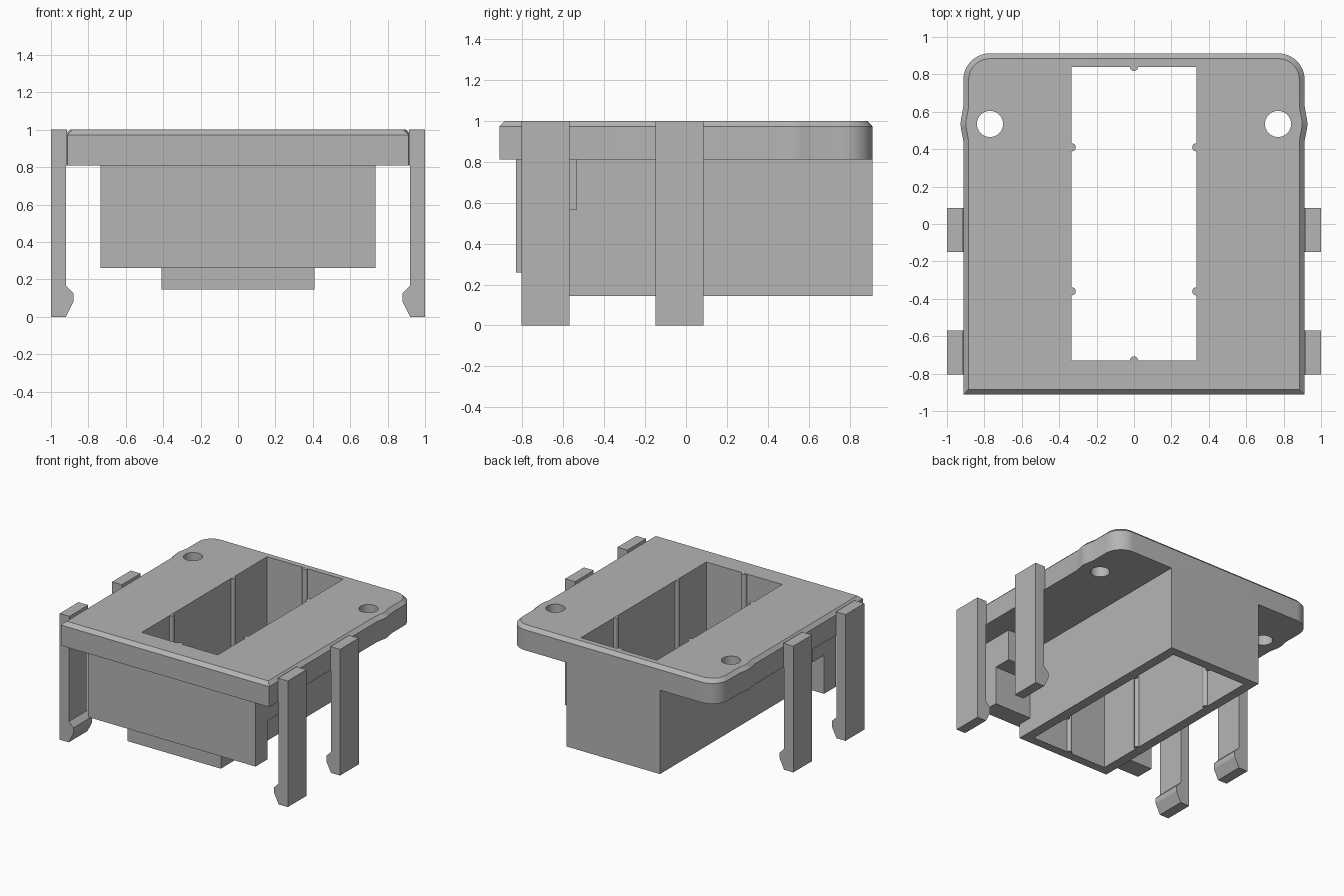
import bpy, bmesh, math
from mathutils import Vector

cube = bpy.data.objects.get("Cube")
if cube:
    bpy.data.objects.remove(cube, do_unlink=True)

grey = bpy.data.materials.new("matte grey")
grey.use_nodes = True
colour = (0.46, 0.46, 0.46, 1)
grey.diffuse_color = colour
grey.node_tree.nodes["Principled BSDF"].inputs["Base Color"].default_value = colour

HALF = 0.912          # half size of the plate
UNDER, TOP = 0.81, 1.0


def prism(name, outline, start, direction, chamfer=0):
    """Extrude a closed outline along a direction, optionally chamfering the far rim."""
    bm = bmesh.new()
    base = bm.faces.new([bm.verts.new(Vector(p) + Vector(start)) for p in outline])
    out = bmesh.ops.extrude_face_region(bm, geom=[base])["geom"]
    moved = [g for g in out if isinstance(g, bmesh.types.BMVert)]
    bmesh.ops.translate(bm, verts=moved, vec=direction)
    bmesh.ops.recalc_face_normals(bm, faces=bm.faces[:])
    if chamfer:
        rim = [e for e in bm.edges if all(v in moved for v in e.verts)]
        bmesh.ops.bevel(bm, geom=rim, offset=chamfer, segments=1, affect='EDGES')
    mesh = bpy.data.meshes.new(name)
    bm.to_mesh(mesh)
    bm.free()
    mesh.materials.append(grey)
    obj = bpy.data.objects.new(name, mesh)
    bpy.context.collection.objects.link(obj)
    return obj


def box(name, x, y, z):
    outline = [(x[0], y[0], 0), (x[1], y[0], 0), (x[1], y[1], 0), (x[0], y[1], 0)]
    return prism(name, outline, (0, 0, z[0]), (0, 0, z[1] - z[0]))


def arc(cx, cy, r, a0, a1, n):
    return [(cx + r * math.cos(math.radians(a0 + (a1 - a0) * i / n)),
             cy + r * math.sin(math.radians(a0 + (a1 - a0) * i / n)), 0)
            for i in range(n + 1)]


def cut(obj, cutter):
    mod = obj.modifiers.new("cut", 'BOOLEAN')
    mod.operation, mod.solver, mod.object = 'DIFFERENCE', 'EXACT', cutter
    graph = bpy.context.evaluated_depsgraph_get()
    mesh = bpy.data.meshes.new_from_object(obj.evaluated_get(graph))
    obj.modifiers.clear()
    obj.data = mesh
    bpy.data.objects.remove(cutter, do_unlink=True)


def smooth(obj):
    bpy.ops.object.select_all(action='DESELECT')
    obj.select_set(True)
    bpy.context.view_layer.objects.active = obj
    bpy.ops.object.shade_smooth_by_angle(angle=math.radians(30))


# Top plate: square front, rounded back corners, slight bulges beside the holes
R = 0.14
HOLE_X, HOLE_Y = 0.77, 0.535
bulge = [(HALF, 0.44, 0), (0.917, 0.47, 0)]
bulge += arc(HOLE_X, HOLE_Y, 0.157, -14, 14, 6)
bulge += [(0.917, 0.60, 0), (HALF, 0.63, 0)]
right_side = [(HALF, -HALF, 0)] + bulge + arc(HALF - R, HALF - R, R, 0, 90, 12)
left_side = [(-x, y, z) for x, y, z in reversed(right_side)]
plate = prism("top_plate", right_side + left_side, (0, 0, UNDER),
              (0, 0, TOP - UNDER), chamfer=0.028)

# Long rectangular opening and two screw holes
WELL_X, WELL_Y = 0.333, (-0.73, 0.84)
cut(plate, box("well_cutter", (-WELL_X, WELL_X), WELL_Y, (0.7, 1.1)))
for side in (-1, 1):
    ring = arc(side * HOLE_X, HOLE_Y, 0.07, 0, 360, 32)[:-1]
    cut(plate, prism("hole_cutter", ring, (0, 0, 0.7), (0, 0, 0.4)))
smooth(plate)

# Open sleeve under the plate
sleeve = box("sleeve", (-0.41, 0.41), (-0.80, HALF), (0.145, UNDER))
cut(sleeve, box("sleeve_cutter", (-WELL_X, WELL_X), WELL_Y, (0, 1.1)))

# Half-round ribs inside the opening
spots = [(0, WELL_Y[0]), (0, WELL_Y[1])]
spots += [(s * WELL_X, y) for s in (-1, 1) for y in (-0.36, 0.41)]
for x, y in spots:
    rib = prism("guide_rib", arc(x, y, 0.022, 0, 360, 16)[:-1],
                (0, 0, 0.146), (0, 0, TOP - 0.147))
    smooth(rib)

# Front panel with a shoulder behind it on each side
box("front_panel", (-0.735, 0.735), (-0.83, -0.80), (0.26, UNDER))
for side, label in ((-1, "right"), (1, "left")):
    x = sorted((side * 0.41, side * 0.735))
    box(label + "_panel_end", x, (-0.80, -0.68), (0.26, UNDER))
    box(label + "_shoulder", x, (-0.68, -0.535), (0.565, UNDER))

# Four snap clips with inward hooks
hook = [(1, 0), (1, TOP), (0.914, TOP), (0.914, UNDER), (0.92, UNDER), (0.92, 0.165),
        (0.88, 0.125), (0.88, 0.08), (0.92, 0)]
for side, label in ((-1, "right"), (1, "left")):
    for y0, y1, place in ((-0.805, -0.57, "front"), (-0.15, 0.085, "middle")):
        prism(label + "_" + place + "_clip", [(side * x, 0, z) for x, z in hook],
              (0, y0, 0), (0, y1 - y0, 0))
